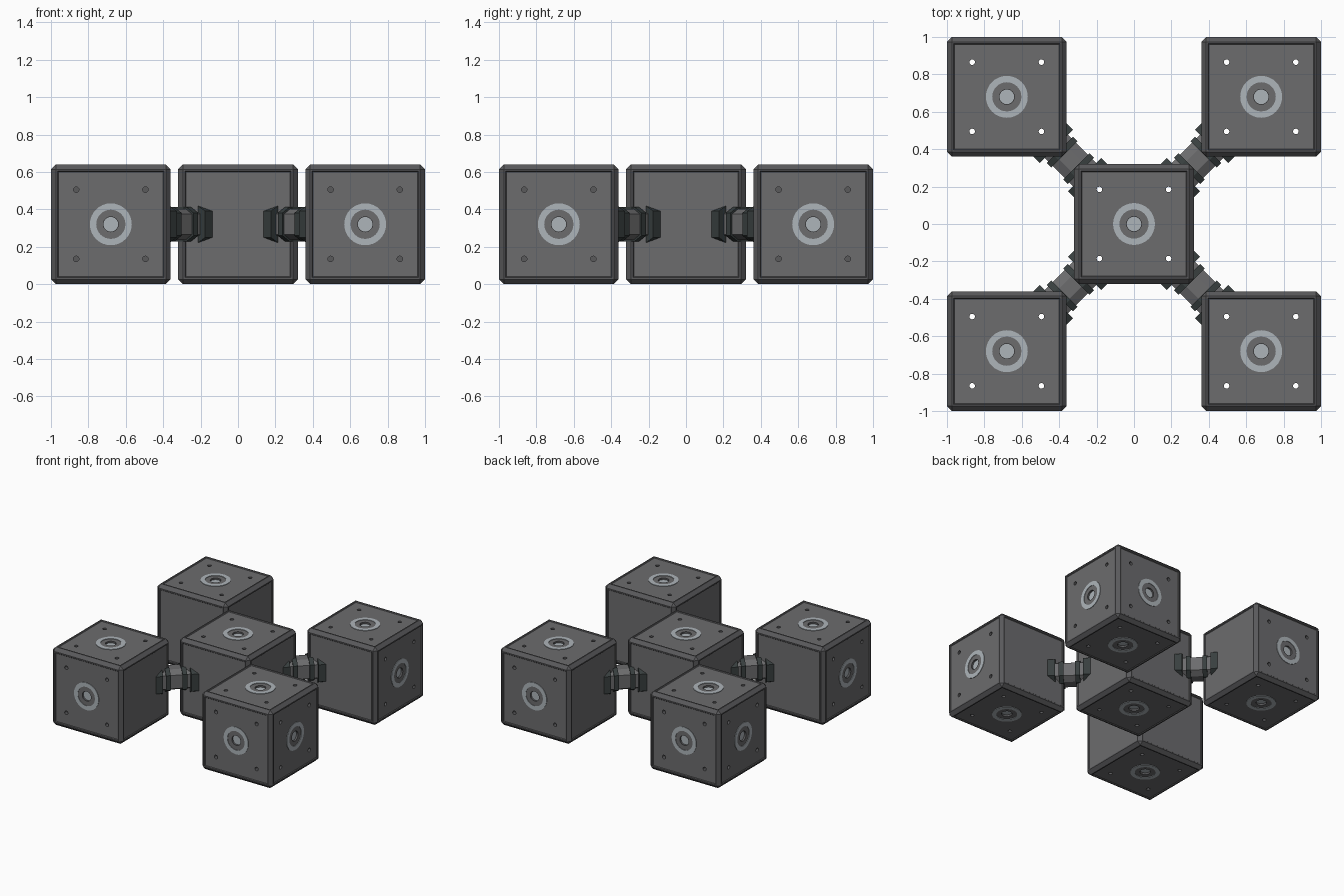
import bpy, bmesh
from math import pi
from mathutils import Matrix, Vector

if "Cube" in bpy.data.objects:
    bpy.data.objects.remove(bpy.data.objects["Cube"], do_unlink=True)

HALF = 0.32        # half a box edge
GAP = 0.68         # offset of the outer boxes
PANEL = 0.314      # panel surface, measured from the box centre
HOLE = 0.185       # screw hole offset


def material(name, rgb):
    m = bpy.data.materials.new(name)
    m.use_nodes = True
    m.diffuse_color = (*rgb, 1)
    m.node_tree.nodes["Principled BSDF"].inputs["Base Color"].default_value = (*rgb, 1)
    return m


frame_mat = material("dark grey frame", (0.10, 0.10, 0.105))
panel_mat = material("grey panel", (0.15, 0.15, 0.155))
port_mat = material("pale blue grey", (0.42, 0.46, 0.49))
collar_mat = material("dark green grey", (0.04, 0.05, 0.05))


def finish(bm, name, mats, matrix=Matrix()):
    bmesh.ops.recalc_face_normals(bm, faces=bm.faces)
    mesh = bpy.data.meshes.new(name)
    bm.to_mesh(mesh)
    bm.free()
    ob = bpy.data.objects.new(name, mesh)
    bpy.context.collection.objects.link(ob)
    for m in mats:
        mesh.materials.append(m)
    ob.matrix_world = matrix
    return ob


def facing(direction, centre):
    turn = Vector(direction).to_track_quat('Z', 'Y').to_matrix().to_4x4()
    return Matrix.Translation(centre) @ turn


def add_cylinder(bm, radius, bottom, top, matrix, sides, x=0, y=0):
    place = matrix @ Matrix.Translation((x, y, (bottom + top) / 2))
    bmesh.ops.create_cone(bm, cap_ends=True, segments=sides, radius1=radius,
                          radius2=radius, depth=top - bottom, matrix=place)


def port(name, matrix):
    # flat ring, spun from a small rectangle
    bm = bmesh.new()
    corners = [(0.078, PANEL - 0.003), (0.112, PANEL - 0.003),
               (0.112, PANEL + 0.004), (0.078, PANEL + 0.004)]
    verts = [bm.verts.new((r, 0, z)) for r, z in corners]
    edges = [bm.edges.new((verts[i], verts[i - 1])) for i in range(4)]
    bmesh.ops.spin(bm, geom=verts + edges, cent=(0, 0, 0), axis=(0, 0, 1),
                   angle=2 * pi, steps=32, use_merge=True)
    bmesh.ops.remove_doubles(bm, verts=bm.verts, dist=0.0001)
    finish(bm, name + "_ring", [port_mat], matrix)
    # sunken disc
    bm = bmesh.new()
    add_cylinder(bm, 0.039, PANEL - 0.022, PANEL - 0.014, Matrix(), 24)
    finish(bm, name + "_disc", [port_mat], matrix)


def box(name, centre, directions):
    # chamfered box with a recessed panel on every side
    bm = bmesh.new()
    bmesh.ops.create_cube(bm, size=2 * HALF)
    bmesh.ops.bevel(bm, geom=bm.edges[:], offset=0.026, segments=1, affect='EDGES')
    sides = [f for f in bm.faces if f.calc_area() > 0.2]
    bmesh.ops.inset_individual(bm, faces=sides, thickness=0.01, use_even_offset=True)
    bmesh.ops.inset_individual(bm, faces=sides, thickness=0.005,
                               depth=PANEL - HALF, use_even_offset=True)
    for f in sides:
        f.material_index = 1
    ob = finish(bm, name, [frame_mat, panel_mat], Matrix.Translation(centre))

    # screw holes (vertical ones run right through) and port recesses
    cut = bmesh.new()
    for d in directions:
        m = facing(d, centre)
        add_cylinder(cut, 0.04, PANEL - 0.02, HALF + 0.05, m, 24)
        for x in (-HOLE, HOLE):
            for y in (-HOLE, HOLE):
                if d[2] == 0:
                    add_cylinder(cut, 0.015, PANEL - 0.05, HALF + 0.05, m, 12, x, y)
                elif d[2] > 0:
                    add_cylinder(cut, 0.015, -HALF - 0.05, HALF + 0.05, m, 12, x, y)
        port(name + "_port", m)
    cutter = finish(cut, name + "_cutter", [frame_mat])
    cutter.hide_render = True
    mod = ob.modifiers.new("holes", 'BOOLEAN')
    mod.operation, mod.solver, mod.object = 'DIFFERENCE', 'EXACT', cutter
    bpy.context.view_layer.update()
    bpy.context.view_layer.objects.active = ob
    bpy.ops.object.modifier_apply(modifier=mod.name)
    bpy.data.objects.remove(cutter, do_unlink=True)


def bar(name, start, end, width, height, mat, matrix):
    # eight-sided bar: a rectangle with cut corners, extruded along local z
    w, h = width * 0.45, height * 0.66
    outline = [(width, -h), (width, h), (w, height), (-w, height),
               (-width, h), (-width, -h), (-w, -height), (w, -height)]
    bm = bmesh.new()
    face = bm.faces.new([bm.verts.new((x, y, start)) for x, y in outline])
    new = bmesh.ops.extrude_face_region(bm, geom=[face], use_keep_orig=True)
    moved = [v for v in new["geom"] if isinstance(v, bmesh.types.BMVert)]
    bmesh.ops.translate(bm, verts=moved, vec=(0, 0, end - start))
    finish(bm, name, [mat], matrix)


def connector(name, sx, sy):
    # local z runs along the diagonal, local y is up, origin mid-way
    along = Vector((sx, sy, 0)).normalized()
    up = Vector((0, 0, 1))
    side = up.cross(along)
    m = Matrix((side, up, along)).transposed().to_4x4()
    m.translation = Vector((sx * GAP / 2, sy * GAP / 2, HALF))
    bar(name + "_tube", -0.17, 0.17, 0.088, 0.083, panel_mat, m)
    for s, end in ((-1, "inner"), (1, "outer")):
        bar(f"{name}_{end}_flange", s * 0.165, s * 0.107, 0.126, 0.106, collar_mat, m)
        bar(f"{name}_{end}_collar", s * 0.08, s * 0.045, 0.1, 0.092, collar_mat, m)


# centre box, then four outer boxes on diagonal connectors
UP, DOWN = (0, 0, 1), (0, 0, -1)
box("centre_box", (0, 0, HALF), [UP, DOWN])
for sx, x_name in ((-1, "right"), (1, "left")):
    for sy, y_name in ((-1, "front"), (1, "back")):
        place = f"{y_name}_{x_name}"
        box(place + "_box", (sx * GAP, sy * GAP, HALF),
            [UP, DOWN, (sx, 0, 0), (0, sy, 0)])
        connector(place + "_connector", sx, sy)
